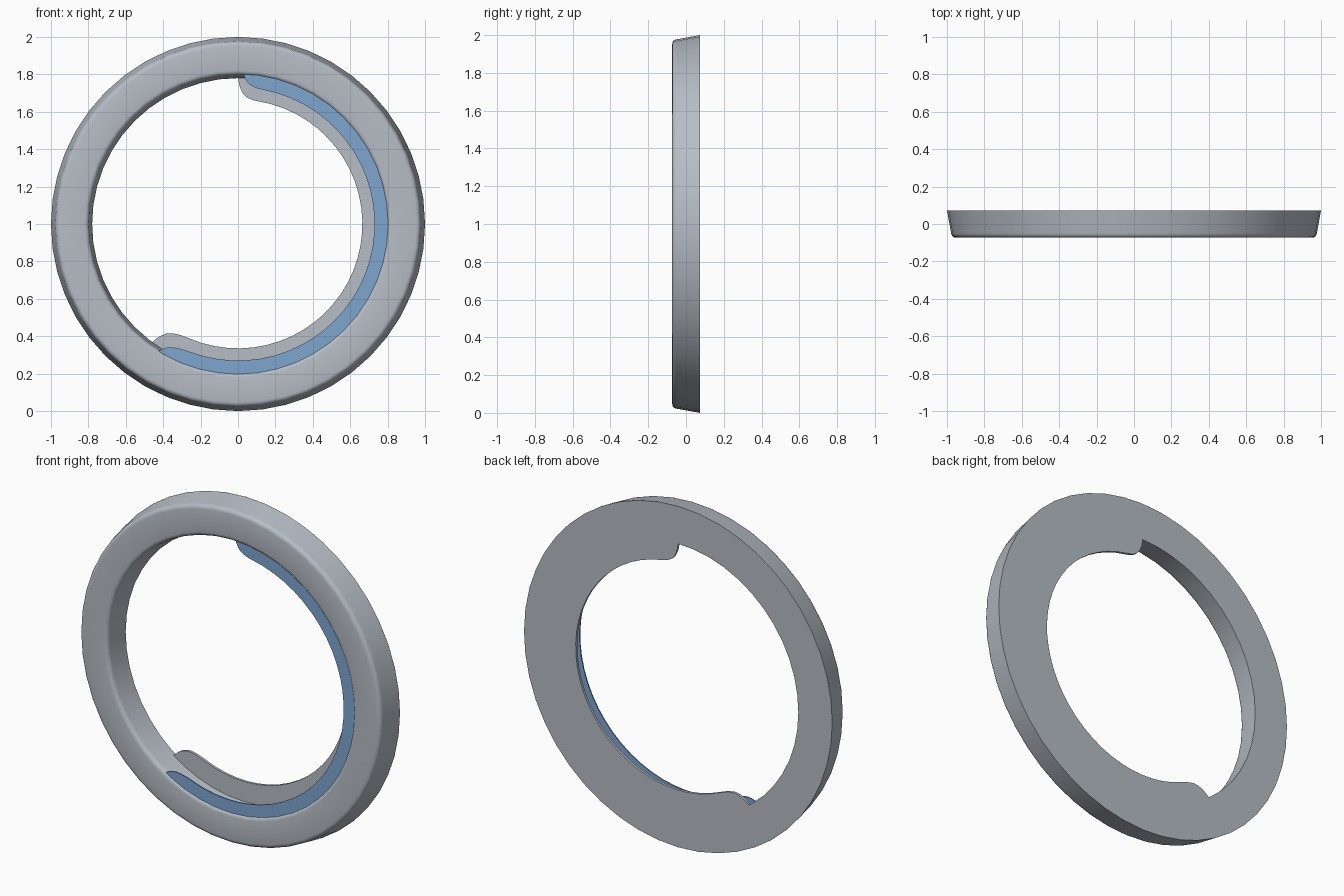
import bpy
import bmesh
import math
from mathutils import Matrix, Vector

if "Cube" in bpy.data.objects:
    bpy.data.objects.remove(bpy.data.objects["Cube"], do_unlink=True)

BACK = 0.073
CENTRE_Z = 1.0


def make_material(name, colour):
    mat = bpy.data.materials.new(name)
    mat.use_nodes = True
    mat.diffuse_color = colour
    mat.node_tree.nodes["Principled BSDF"].inputs["Base Color"].default_value = colour
    return mat


def finish(name, bm, mat):
    bmesh.ops.recalc_face_normals(bm, faces=bm.faces)
    mesh = bpy.data.meshes.new(name)
    bm.to_mesh(mesh)
    bm.free()
    mesh.materials.append(mat)
    obj = bpy.data.objects.new(name, mesh)
    bpy.context.collection.objects.link(obj)
    bpy.ops.object.select_all(action="DESELECT")
    obj.select_set(True)
    bpy.context.view_layer.objects.active = obj
    bpy.ops.object.shade_smooth_by_angle(angle=math.radians(35))
    return obj


def polar(radius, degrees, y):
    a = math.radians(degrees)
    return Vector((radius * math.cos(a), y, CENTRE_Z + radius * math.sin(a)))


def fillet(radius, centre_r, centre_y, start, end, steps=4):
    """Rounded corner of the ring section as (radius, y) points."""
    angles = [math.radians(start + (end - start) * i / steps) for i in range(steps + 1)]
    return [(centre_r + radius * math.cos(a), centre_y + radius * math.sin(a)) for a in angles]


def make_ring(name, section, mat, sides=48):
    bm = bmesh.new()
    loops = [[bm.verts.new(polar(r, 360 * i / sides, y)) for r, y in section]
             for i in range(sides)]
    for i, loop in enumerate(loops):
        following = loops[(i + 1) % sides]
        for j in range(len(section)):
            k = (j + 1) % len(section)
            bm.faces.new((loop[j], loop[k], following[k], following[j]))
    return finish(name, bm, mat)


def make_crescent(name, start, end, inner, outer, y_front, y_back, mat):
    """Thin arc plate whose inner edge curls out to the ring at both ends."""
    # angle from the end, and extra radius there
    curl = [(0, outer - inner), (0.4, 0.085), (1, 0.06), (2, 0.036), (3.2, 0.02),
            (4.7, 0.01), (6.5, 0.003), (9, 0)]
    stretch = 1.4
    edge = [(start + a * stretch, inner + r) for a, r in curl]
    first, last = edge[-1][0], end - curl[-1][0]
    steps = 32
    edge += [(first + (last - first) * i / steps, inner) for i in range(1, steps)]
    edge += [(end - a, inner + r) for a, r in reversed(curl)]

    bm = bmesh.new()
    inner_verts = [bm.verts.new(polar(r, a, y_front)) for a, r in edge]
    outer_verts = [bm.verts.new(polar(outer + 0.004, a, y_front)) for a, r in edge]
    for i in range(len(edge) - 1):
        bm.faces.new((inner_verts[i], inner_verts[i + 1], outer_verts[i + 1], outer_verts[i]))
    result = bmesh.ops.extrude_face_region(bm, geom=bm.faces[:], use_keep_orig=True)
    moved = [v for v in result["geom"] if isinstance(v, bmesh.types.BMVert)]
    bmesh.ops.translate(bm, verts=moved, vec=(0, y_back - y_front, 0))
    return finish(name, bm, mat)


grey = make_material("light_grey", (0.47, 0.51, 0.56, 1))
blue = make_material("soft_blue", (0.21, 0.38, 0.63, 1))

# Tapered ring with a rounded front and a flat back
section = [(0.78, BACK), (1.0, BACK)]
section += fillet(0.025, 0.953, 0.025 - BACK, 0, -90)
section += fillet(0.025, 0.822, 0.025 - BACK, -90, -180)
make_ring("ring_body", section, grey)

# Flat lip at the back and coloured plate just behind the front face
make_crescent("back_lip", -126, 90, 0.665, 0.785, BACK - 0.015, BACK, grey)
make_crescent("front_plate", -123, 88.6, 0.73, 0.807, -0.063, -0.056, blue)
